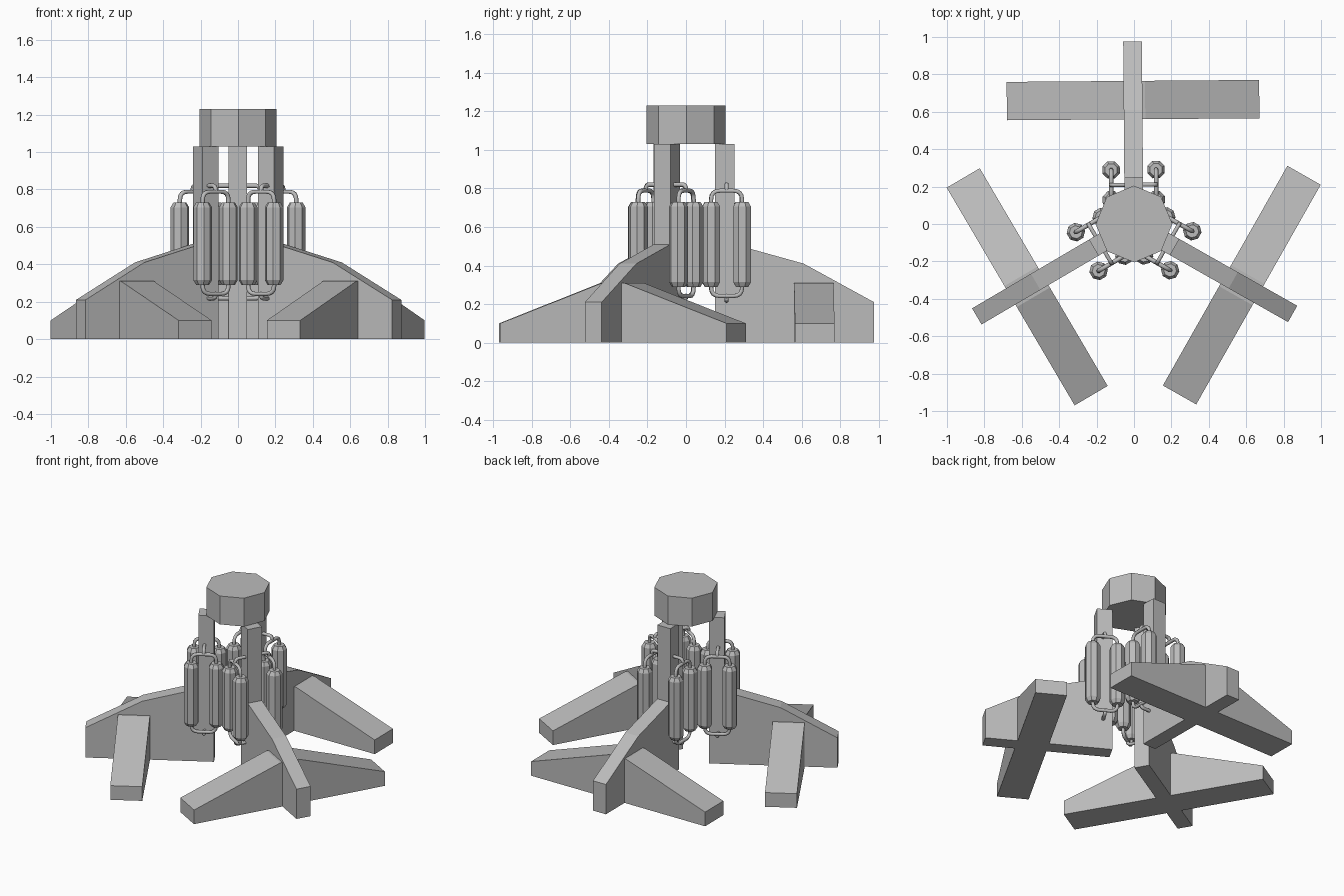
import bpy, math
from math import radians
from mathutils import Matrix, Vector

if "Cube" in bpy.data.objects:
    bpy.data.objects.remove(bpy.data.objects["Cube"], do_unlink=True)

grey = bpy.data.materials.new("plain grey")
grey.use_nodes = True
grey.diffuse_color = (0.5, 0.5, 0.5, 1)
grey.node_tree.nodes["Principled BSDF"].inputs["Base Color"].default_value = (0.5, 0.5, 0.5, 1)


def make(name, verts, faces, turn):
    mesh = bpy.data.meshes.new(name)
    mesh.from_pydata([turn @ Vector(v) for v in verts], [], faces)
    mesh.materials.append(grey)
    obj = bpy.data.objects.new(name, mesh)
    bpy.context.collection.objects.link(obj)
    return obj


def slab(name, profile, start, end, place, turn):
    """Extrude a flat profile; place(a, b, depth) maps it to x, y, z."""
    n = len(profile)
    verts = [place(a, b, d) for d in (start, end) for a, b in profile]
    faces = [tuple(range(n))[::-1], tuple(range(n, 2 * n))]
    faces += [(i, (i + 1) % n, n + (i + 1) % n, n + i) for i in range(n)]
    obj = make(name, verts, faces, turn)
    fix_normals(obj.data)


def fix_normals(mesh):
    import bmesh
    bm = bmesh.new()
    bm.from_mesh(mesh)
    bmesh.ops.recalc_face_normals(bm, faces=bm.faces)
    bm.to_mesh(mesh)
    bm.free()


def lathe(name, rings, centre, sides, phase, turn):
    """Stack of regular polygons given as (radius, height)."""
    verts = [(centre[0] + r * math.cos(phase + math.tau * i / sides),
              centre[1] + r * math.sin(phase + math.tau * i / sides), z)
             for r, z in rings for i in range(sides)]
    last = (len(rings) - 1) * sides
    faces = [tuple(range(sides))[::-1], tuple(range(last, last + sides))]
    for k in range(0, last, sides):
        faces += [(k + i, k + (i + 1) % sides, k + sides + (i + 1) % sides, k + sides + i)
                  for i in range(sides)]
    make(name, verts, faces, turn)


def pipe(name, points, turn, radius=0.012):
    curve = bpy.data.curves.new(name, "CURVE")
    curve.dimensions = "3D"
    curve.bevel_depth = radius
    curve.bevel_resolution = 1
    curve.use_fill_caps = True
    spline = curve.splines.new("POLY")
    spline.points.add(len(points) - 1)
    for point, co in zip(spline.points, points):
        point.co = (*(turn @ Vector(co)), 1)
    curve.materials.append(grey)
    obj = bpy.data.objects.new(name, curve)
    bpy.context.collection.objects.link(obj)


def bend(corner, before, after, size, steps=4):
    """Rounded corner between two directions."""
    c, a, b = Vector(corner), Vector(before) * size, Vector(after) * size
    return [c + a * (1 - t) ** 2 + b * t ** 2 for t in (i / steps for i in range(steps + 1))]


LEG = [(0.15, 0), (0.975, 0), (0.975, 0.21), (0.61, 0.41),
       (0.25, 0.51), (0.25, 1.03), (0.15, 1.03)]
BEAM = [(-0.675, 0), (0.675, 0), (0.675, 0.1), (0.065, 0.31),
        (-0.065, 0.31), (-0.675, 0.1)]
TANK = [(0.035, 0.29), (0.05, 0.315), (0.05, 0.705), (0.035, 0.73)]
INNER, OUTER, MID, SIDE = 0.13, 0.29, 0.21, 0.12

# Head block on top of the columns
skew = radians(0.45)
lathe("head", [(0.205, 1.03), (0.205, 1.23)], (0, 0), 8, 0, Matrix.Rotation(skew, 3, "Z"))

for n, leg_name in enumerate(("back", "right", "left")):
    turn = Matrix.Rotation(skew + n * math.tau / 3, 3, "Z")
    # Leg with column, and the cross foot through it
    slab(leg_name + "_leg", LEG, -0.05, 0.05, lambda a, b, d: (d, a, b), turn)
    slab(leg_name + "_foot", BEAM, 0.56, 0.765, lambda a, b, d: (a, d, b), turn)
    for s, side in ((-1, "a"), (1, "b")):
        x = s * SIDE
        # Pair of tanks on each side of the column
        for y, where in ((INNER, "inner"), (OUTER, "outer")):
            lathe(f"{leg_name}_{where}_tank_{side}", TANK, (x, y), 8, math.pi / 8, turn)
        # Looped pipes joining the pair above and below, with a branch to the column
        for up, base, level, tip, end in ((1, 0.72, 0.788, 0.82, "top"),
                                          (-1, 0.30, 0.242, 0.218, "bottom")):
            down = (0, 0, -up)
            loop = [(x, INNER, base)]
            loop += bend((x, INNER, level), down, (0, 1, 0), 0.045)
            loop += bend((x, OUTER, level), (0, -1, 0), down, 0.045)
            loop += [(x, OUTER, base)]
            pipe(f"{leg_name}_{end}_loop_{side}", loop, turn)
            branch = [(x, MID, level)]
            branch += bend((x, MID, tip), down, (-s, 0, 0), 0.025)
            branch += [(s * 0.03, MID, tip)]
            pipe(f"{leg_name}_{end}_branch_{side}", branch, turn)
